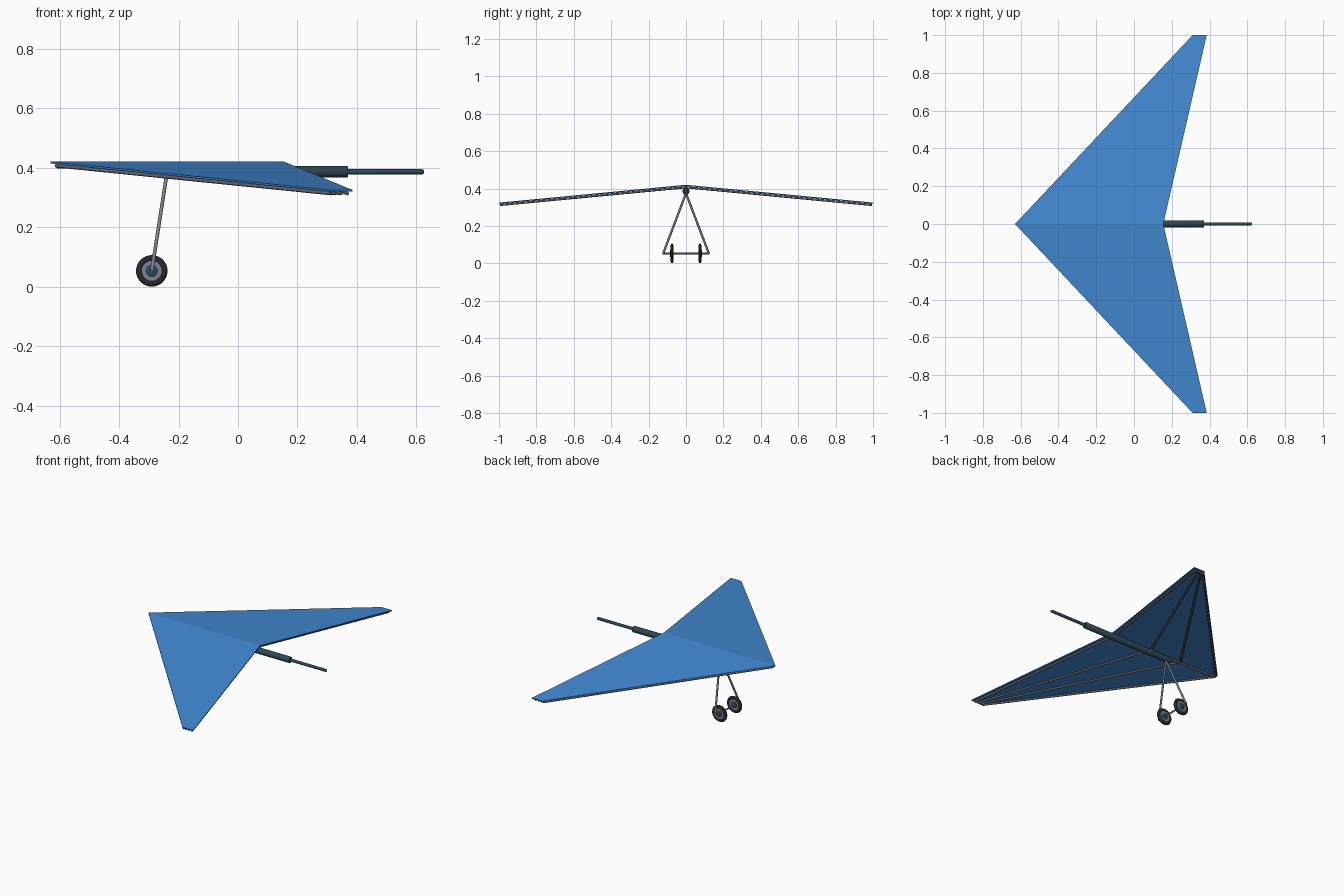
import bpy, bmesh, math
from mathutils import Vector

if "Cube" in bpy.data.objects:
    bpy.data.objects.remove(bpy.data.objects["Cube"])


def material(name, rgb):
    m = bpy.data.materials.new(name)
    m.diffuse_color = (*rgb, 1)
    m.use_nodes = True
    m.node_tree.nodes["Principled BSDF"].inputs["Base Color"].default_value = m.diffuse_color
    return m


BLUE = material("sail blue", (0.055, 0.255, 0.66))
SLATE = material("dark slate", (0.028, 0.065, 0.095))
STEEL = material("steel grey", (0.20, 0.22, 0.30))
TUBE = material("tube grey", (0.13, 0.13, 0.17))
RUBBER = material("black rubber", (0.02, 0.02, 0.025))


def finish(name, bm, mat, smooth=True):
    bmesh.ops.recalc_face_normals(bm, faces=bm.faces)
    me = bpy.data.meshes.new(name)
    bm.to_mesh(me)
    bm.free()
    me.materials.append(mat)
    ob = bpy.data.objects.new(name, me)
    bpy.context.collection.objects.link(ob)
    if smooth:
        bpy.ops.object.select_all(action='DESELECT')
        ob.select_set(True)
        bpy.context.view_layer.objects.active = ob
        bpy.ops.object.shade_smooth_by_angle(angle=math.radians(40))
    return ob


def lathe(name, a, b, profile, mat, sides=24):
    """Spin (distance along, radius) points about the axis from a towards b."""
    a, b = Vector(a), Vector(b)
    axis = (b - a).normalized()
    u = axis.orthogonal().normalized()
    v = axis.cross(u)
    bm = bmesh.new()
    rings = []
    for d, r in profile:
        rings.append([bm.verts.new(a + axis * d + r * (
            u * math.cos(2 * math.pi * i / sides) + v * math.sin(2 * math.pi * i / sides)))
            for i in range(sides)])
    for p, q in zip(rings, rings[1:]):
        for i in range(sides):
            j = (i + 1) % sides
            bm.faces.new((p[i], p[j], q[j], q[i]))
    bm.faces.new(rings[0])
    bm.faces.new(rings[-1])
    return finish(name, bm, mat)


def tube(name, a, b, r, mat, sides=16):
    length = (Vector(b) - Vector(a)).length
    return lathe(name, a, b, [(0, r), (length, r)], mat, sides)


# Sail: two flat swept panels drooping to the tips, slightly thick
def sail_z(y):
    return 0.42 - 0.095 * abs(y)


THICK = 0.006
outline = [(-0.63, 0), (0.155, 0), (0.385, 1), (0.31, 1)]
bm = bmesh.new()
top = {}
for side in (1, -1):
    face = []
    for x, y in outline:
        key = (x, y * side)
        if key not in top:
            top[key] = bm.verts.new((x, y * side, sail_z(y)))
        face.append(top[key])
    bm.faces.new(face)
geo = bmesh.ops.extrude_face_region(bm, geom=bm.faces[:], use_keep_orig=True)
for v in [g for g in geo["geom"] if isinstance(g, bmesh.types.BMVert)]:
    v.co.z -= THICK
finish("sail", bm, BLUE, smooth=False)

# Frame tubes under each wing, fanning out from the keel to the tip
fan = [("leading_edge_tube", (-0.612, 0.004), (0.312, 0.99)),
       ("front_batten", (-0.35, 0), (0.328, 0.99)),
       ("rear_batten", (-0.13, 0), (0.347, 0.99)),
       ("trailing_edge_tube", (0.138, 0), (0.368, 0.99))]
for side, label in ((1, "left"), (-1, "right")):
    for name, (x0, y0), (x1, y1) in fan:
        drop = THICK + 0.007
        tube(f"{label}_{name}", (x0, y0 * side, sail_z(y0) - drop),
             (x1, y1 * side, sail_z(y1) - drop), 0.006, TUBE, 12)

# Keel: thin nose tube, thick body, thin tail rod
tube("nose_keel", (-0.61, 0, 0.405), (-0.25, 0, 0.400), 0.007, TUBE)
lathe("main_keel", (-0.27, 0, 0.386), (0.37, 0, 0.386),
      [(0, 0.016), (0.003, 0.019), (0.637, 0.019), (0.64, 0.017)], SLATE)
lathe("tail_rod", (0.36, 0, 0.386), (0.625, 0, 0.386),
      [(0, 0.009), (0.258, 0.009), (0.263, 0.007), (0.265, 0.004)], SLATE)

# Undercarriage: two struts and an axle
WX, WZ = -0.29, 0.053
for side, label in ((1, "left"), (-1, "right")):
    tube(f"{label}_strut", (-0.24, 0, 0.375), (WX, 0.122 * side, WZ), 0.006, STEEL)
tube("axle", (WX, -0.125, WZ), (WX, 0.125, WZ), 0.005, STEEL)

# Wheels: rounded tyre, grey rim disc and dark hub
for side, label in ((1, "left"), (-1, "right")):
    y = 0.075 * side

    def part(name, half, profile, mat):
        lathe(f"{label}_{name}", (WX, y - half, WZ), (WX, y + half, WZ), profile, mat, 32)

    part("tyre", 0.007, [(0.002, 0.033), (0, 0.037), (0, 0.045), (0.002, 0.050),
                         (0.007, 0.053), (0.012, 0.050), (0.014, 0.045),
                         (0.014, 0.037), (0.012, 0.033)], RUBBER)
    part("rim", 0.0065, [(0, 0.033), (0.013, 0.033)], STEEL)
    part("hub", 0.0095, [(0, 0.018), (0.002, 0.021), (0.017, 0.021), (0.019, 0.018)], SLATE)
